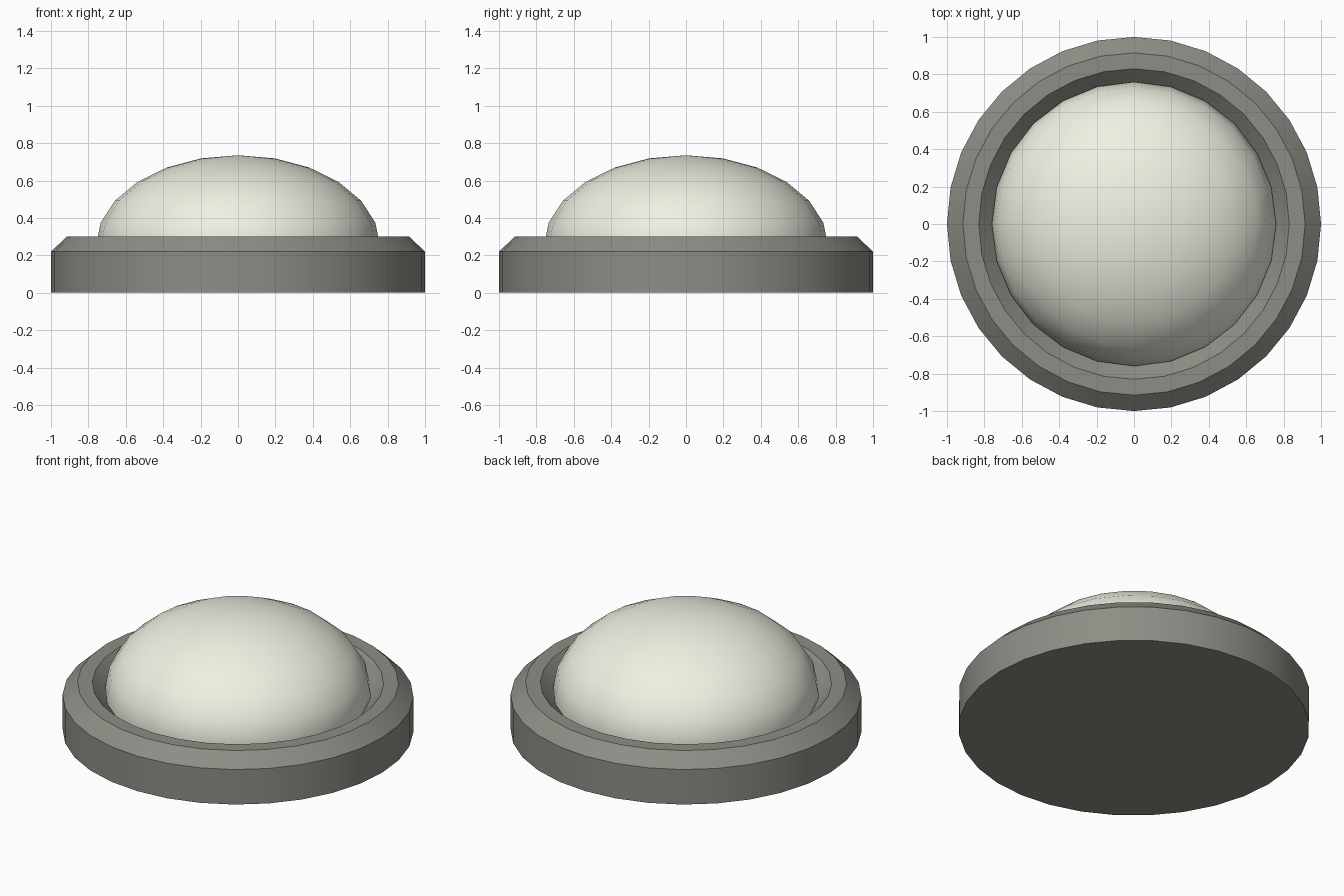
import bpy, bmesh, math

if "Cube" in bpy.data.objects:
    bpy.data.objects.remove(bpy.data.objects["Cube"])


def lathe(name, profile, segments):
    """Revolve an (r, z) profile about z; r = 0 ends become a pole, others a cap."""
    bm = bmesh.new()
    rings = []
    for r, z in profile:
        if r == 0:
            rings.append([bm.verts.new((0, 0, z))] * segments)
        else:
            rings.append([bm.verts.new((r * math.cos(2 * math.pi * i / segments),
                                        r * math.sin(2 * math.pi * i / segments), z))
                          for i in range(segments)])
    for a, b in zip(rings, rings[1:]):
        for i in range(segments):
            j = (i + 1) % segments
            quad = (a[i], a[j], b[j], b[i])
            bm.faces.new(list(dict.fromkeys(quad)))
    for ring in (rings[0], rings[-1]):
        if len(set(ring)) > 1:
            bm.faces.new(ring)
    bmesh.ops.recalc_face_normals(bm, faces=bm.faces[:])
    mesh = bpy.data.meshes.new(name)
    bm.to_mesh(mesh)
    bm.free()
    obj = bpy.data.objects.new(name, mesh)
    bpy.context.collection.objects.link(obj)
    bpy.ops.object.select_all(action='DESELECT')
    obj.select_set(True)
    bpy.context.view_layer.objects.active = obj
    bpy.ops.object.shade_smooth_by_angle(angle=math.radians(30))
    return obj


def paint(obj, color):
    mat = bpy.data.materials.new(obj.name + "_material")
    mat.diffuse_color = color
    mat.use_nodes = True
    mat.node_tree.nodes["Principled BSDF"].inputs["Base Color"].default_value = mat.diffuse_color
    obj.data.materials.append(mat)


# Chamfered round base with a recessed seat for the dome
base = lathe("base_ring", [(1, 0), (1, 0.22), (0.915, 0.30),
                           (0.83, 0.30), (0.75, 0.22)], 32)
paint(base, (0.27, 0.27, 0.24, 1))

# Squashed dome, its lower edge tucked into the base
R, H, CENTRE = 0.76, 0.486, 0.249
dome_profile = [(R * math.sin(math.radians(a)), CENTRE + H * math.cos(math.radians(a)))
                for a in range(105, 0, -15)] + [(0, CENTRE + H)]
dome = lathe("dome", dome_profile, 24)
paint(dome, (0.88, 0.87, 0.77, 1))
